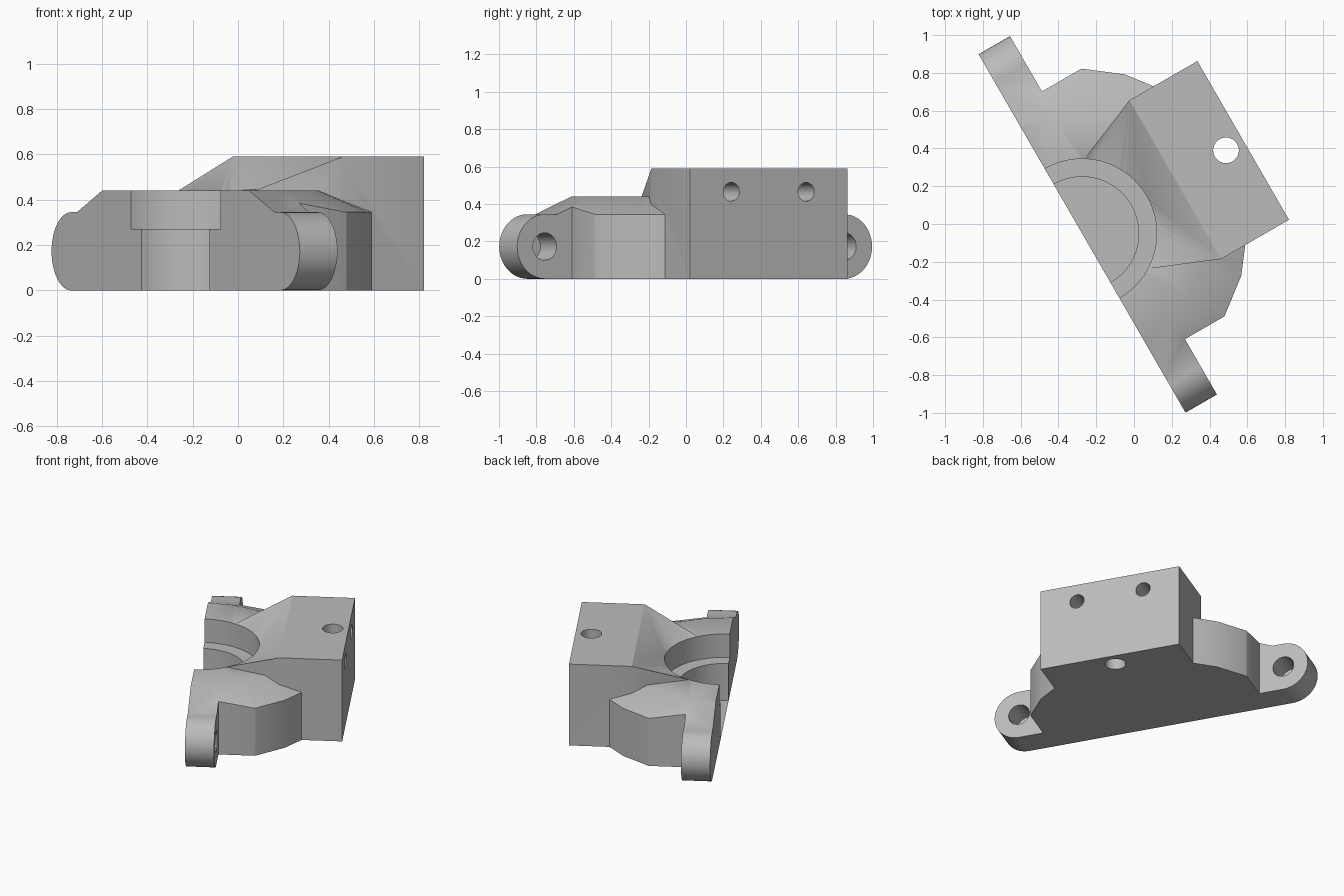
import bpy, bmesh
from math import sin, cos, pi, radians
from mathutils import Matrix

default = bpy.data.objects.get("Cube")
if default:
    bpy.data.objects.remove(default, do_unlink=True)

grey = bpy.data.materials.new("plain grey")
grey.use_nodes = True
grey.diffuse_color = (0.5, 0.5, 0.5, 1)
grey.node_tree.nodes["Principled BSDF"].inputs["Base Color"].default_value = (0.5, 0.5, 0.5, 1)

ALONG_Y = Matrix.Rotation(radians(-90), 4, 'X')


def finish(name, bm, matrix=None):
    if matrix:
        bm.transform(matrix)
    bmesh.ops.recalc_face_normals(bm, faces=bm.faces[:])
    mesh = bpy.data.meshes.new(name)
    bm.to_mesh(mesh)
    bm.free()
    mesh.materials.append(grey)
    obj = bpy.data.objects.new(name, mesh)
    bpy.context.collection.objects.link(obj)
    return obj


def stack(name, rings, matrix=None):
    """Closed solid through rings of (outline, height)."""
    bm = bmesh.new()
    loops = [[bm.verts.new((x, y, z)) for x, y in pts] for pts, z in rings]
    n = len(loops[0])
    for a, b in zip(loops, loops[1:]):
        for i in range(n):
            j = (i + 1) % n
            bm.faces.new((a[i], a[j], b[j], b[i]))
    bm.faces.new(loops[0])
    bm.faces.new(loops[-1])
    return finish(name, bm, matrix)


def circle(r, n=48, x=0, y=0):
    return [(x + r * cos(2 * pi * i / n), y + r * sin(2 * pi * i / n)) for i in range(n)]


def box(name, x0, x1, y0, y1, z0, z1):
    outline = [(x0, y0), (x1, y0), (x1, y1), (x0, y1)]
    return stack(name, [(outline, z0), (outline, z1)])


def rod(name, outline, a, b, matrix=None):
    return stack(name, [(outline, a), (outline, b)], matrix)


def combine(target, other, operation):
    mod = target.modifiers.new("combine", 'BOOLEAN')
    mod.operation = operation
    mod.solver = 'EXACT'
    mod.object = other
    bpy.context.view_layer.objects.active = target
    bpy.ops.object.modifier_apply(modifier=mod.name)
    bpy.data.objects.remove(other, do_unlink=True)


# Chamfered faceted clamp body
rim, crown = circle(0.872, 24), circle(0.65, 24)
body = stack("clamp_bracket", [(rim, 0), (rim, 0.345), (crown, 0.44)])
for side in (-1, 1):
    x0, x1 = sorted((side * 0.757, side * 1.3))
    combine(body, box("corner_cutter", x0, x1, 0.192, 1, -0.1, 0.8), 'DIFFERENCE')

# Rectangular mounting block
combine(body, box("block", -0.485, 0.485, 0.57, 0.985, 0, 0.59), 'UNION')

# Ramp fanning from the bore edge up to the block
bm = bmesh.new()
steps = 16
arc = [radians(30 + 120 * i / steps) for i in range(steps + 1)]
outline = [(0.38 * cos(a), 0.38 * sin(a), 0.433) for a in arc]
outline += [(-0.485, 0.57, 0.59), (0.485, 0.57, 0.59)]
# short skirt carries the ramp into the block
top = [bm.verts.new(p) for p in outline]
low = [bm.verts.new((x, y, 0.1)) for x, y, z in outline]
left, right = steps + 1, steps + 2
tris = [(i, i + 1, right if i < steps // 2 else left) for i in range(steps)]
tris.append((steps // 2, left, right))
for tri in tris:
    bm.faces.new([top[i] for i in tri])
    bm.faces.new([low[i] for i in tri])
for i in range(len(top)):
    j = (i + 1) % len(top)
    bm.faces.new((top[i], top[j], low[j], low[i]))
combine(body, finish("ramp", bm), 'UNION')

# Rounded end lugs with blind holes
for side in (-1, 1):
    tip = [(side * (0.923 + 0.1725 * sin(pi * i / 24)), -0.1725 - 0.1725 * cos(pi * i / 24))
           for i in range(25)]
    profile = tip + [(side * 0.7, 0), (side * 0.7, -0.345)]
    combine(body, rod("lug", profile, -0.05, 0.192, ALONG_Y), 'UNION')
    hole = circle(0.073, 32, side * 0.925, -0.1725)
    combine(body, rod("lug_hole", hole, 0.02, 0.4, ALONG_Y), 'DIFFERENCE')

# Flat mating face
combine(body, box("front_cutter", -2, 2, -2, 0, -1, 1), 'DIFFERENCE')

# Stepped half bore
combine(body, rod("bore", circle(0.3, 64), -0.1, 0.35), 'DIFFERENCE')
combine(body, rod("counterbore", circle(0.395, 64), 0.27, 0.9), 'DIFFERENCE')

# Block holes: one vertical, two blind in the back face
combine(body, rod("vertical_hole", circle(0.068, 32, 0, 0.88), -0.1, 0.8), 'DIFFERENCE')
for side in (-1, 1):
    hole = circle(0.05, 32, side * 0.231, -0.465)
    combine(body, rod("back_hole", hole, 0.72, 1.2, ALONG_Y), 'DIFFERENCE')

# Place and shade
body.data.transform(Matrix.Translation((-0.275, -0.05, 0)) @ Matrix.Rotation(radians(-60), 4, 'Z'))
bpy.ops.object.select_all(action='DESELECT')
body.select_set(True)
bpy.context.view_layer.objects.active = body
bpy.ops.object.shade_smooth_by_angle(angle=radians(30))
